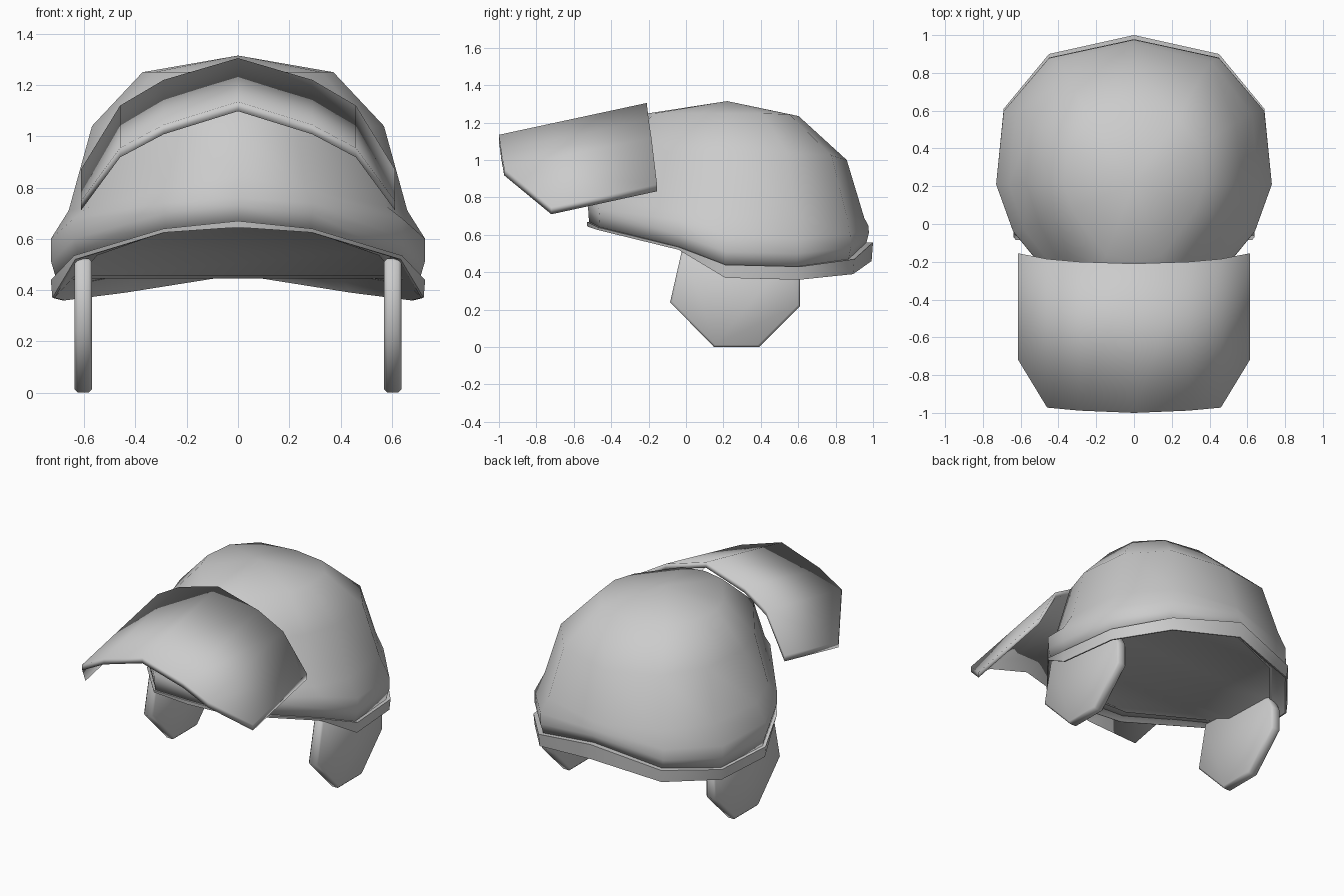
import bpy
import bmesh

cube = bpy.data.objects.get("Cube")
if cube:
    bpy.data.objects.remove(cube, do_unlink=True)

# One plain grey for everything
grey = bpy.data.materials.new("plain grey")
grey.use_nodes = True
GREY = (0.6, 0.6, 0.6, 1.0)
grey.diffuse_color = GREY
bsdf = next(n for n in grey.node_tree.nodes if n.type == 'BSDF_PRINCIPLED')
bsdf.inputs["Base Color"].default_value = GREY


def finish(name, bm):
    """Turn a bmesh into a smooth shaded, coloured object."""
    bmesh.ops.recalc_face_normals(bm, faces=bm.faces)
    for f in bm.faces:
        f.smooth = True
    mesh = bpy.data.meshes.new(name)
    bm.to_mesh(mesh)
    bm.free()
    mesh.materials.append(grey)
    obj = bpy.data.objects.new(name, mesh)
    bpy.context.collection.objects.link(obj)
    return obj


# Twelve columns around the helmet, half outline from brow to nape
MID_Y = 0.22
HALF_WIDTH = 0.73
OUTLINE = [(0, -.53), (.29, -.47), (.64, -.04), (HALF_WIDTH, .21),
           (.69, .61), (.45, .9), (0, 1)]
RIM_Z = [.645, .625, .52, .37, .36, .39, .46]
LIP = [.025, .015, .015, .07, .07, .08, .1]
FOLD = [.085, .075, .08, .14, .14, .14, .15]
WIDEST_Z = [.76, .74, .68, .6, .58, .6, .65]


def blend(front, side, back):
    """Ring heights that run from brow to ear to nape."""
    heights = []
    for x, y in OUTLINE:
        end = front if y < MID_Y else back
        heights.append(end + (side - end) * x / HALF_WIDTH)
    return heights


def ring(sx, front, back, heights):
    half = []
    for (x, y), z in zip(OUTLINE, heights):
        s = front if y < MID_Y else back
        half.append((x * sx, MID_Y + (y - MID_Y) * s, z))
    return half + [(-x, y, z) for x, y, z in half[-2:0:-1]]


def loft(bm, rings):
    """Join closed rings with quads and return their vertices."""
    loops = [[bm.verts.new(p) for p in r] for r in rings]
    for a, b in zip(loops, loops[1:]):
        for i in range(len(a)):
            j = (i + 1) % len(a)
            bm.faces.new((a[i], b[i], b[j], a[j]))
    return loops


lip_z = [a + b for a, b in zip(RIM_Z, LIP)]
fold_z = [a + b for a, b in zip(RIM_Z, FOLD)]

# Domed shell, turned under at the bottom
bm = bmesh.new()
loops = loft(bm, [
    ring(.51, .56, .49, blend(1.25, 1.25, 1.235)),
    ring(.78, .87, .82, blend(1.05, 1.04, 1.0)),
    ring(.905, .97, .94, blend(.85, .71, .69)),
    ring(1, .995, .968, WIDEST_Z),
    ring(.998, .99, .972, fold_z),
    ring(.97, .985, .955, lip_z),
    ring(.86, .86, .86, lip_z),
])
crown = bm.verts.new((0, MID_Y, 1.315))
top = loops[0]
for i in range(len(top)):
    bm.faces.new((crown, top[i], top[(i + 1) % len(top)]))
finish("helmet_shell", bm)

# Lip and hollowed underside
bm = bmesh.new()
loops = loft(bm, [
    ring(.95, .97, .94, lip_z),
    ring(1, 1, 1, lip_z),
    ring(.992, .997, .99, RIM_Z),
    ring(.98, .985, .98, RIM_Z),
    ring(.86, .88, .86, [z + .015 for z in lip_z]),
])
for loop in loops[1:4]:
    for a, b in zip(loop, loop[1:] + loop[:1]):
        bm.edges.get((a, b)).smooth = False
inner = loops[-1]
last = len(inner) // 2
for i in range(last):
    # strips straight across, closing to triangles at brow and nape
    strip = [inner[i], inner[i + 1], inner[-i - 1], inner[-i]]
    bm.faces.new(list(dict.fromkeys(strip)))
finish("lip_and_underside", bm)

# Raised visor: bent sheet, as thick straight down all over
REAR = [(0, -.21, 1.305), (.29, -.2, 1.22), (.46, -.185, 1.12), (.613, -.155, .87)]
FRONT = [(0, -1, 1.135), (.29, -.988, 1.045), (.46, -.972, .955), (.613, -.72, .747)]
THICKNESS = 0.037


def mirrored(points, drop):
    full = [(-x, y, z) for x, y, z in points[:0:-1]] + points
    return [(x, y, z - drop) for x, y, z in full]


bm = bmesh.new()
rows = [[bm.verts.new(p) for p in mirrored(points, drop)]
        for points, drop in ((FRONT, 0), (REAR, 0), (REAR, THICKNESS), (FRONT, THICKNESS))]
for a, b in zip(rows, rows[1:] + rows[:1]):
    for i in range(len(a) - 1):
        bm.faces.new((a[i], a[i + 1], b[i + 1], b[i]))
for end in (0, -1):
    bm.faces.new([row[end] for row in rows])
finish("visor", bm)

# Ear pads: flat plates with softened edges
PAD = [(-.085, .24), (.15, 0), (.39, 0), (.61, .22), (.61, .36), (.55, .48), (-.02, .525)]
for side, label in ((1, "left"), (-1, "right")):
    bm = bmesh.new()
    near = [bm.verts.new((side * .57, y, z)) for y, z in PAD]
    far = [bm.verts.new((side * .637, y, z)) for y, z in PAD]
    bm.faces.new(near)
    bm.faces.new(far)
    for i in range(len(PAD)):
        j = (i + 1) % len(PAD)
        bm.faces.new((near[i], near[j], far[j], far[i]))
    pad = finish(label + "_ear_pad", bm)
    bevel = pad.modifiers.new("soft edge", 'BEVEL')
    bevel.width = 0.012
    bevel.segments = 1
    bevel.limit_method = 'ANGLE'
    bevel.angle_limit = 1.2
